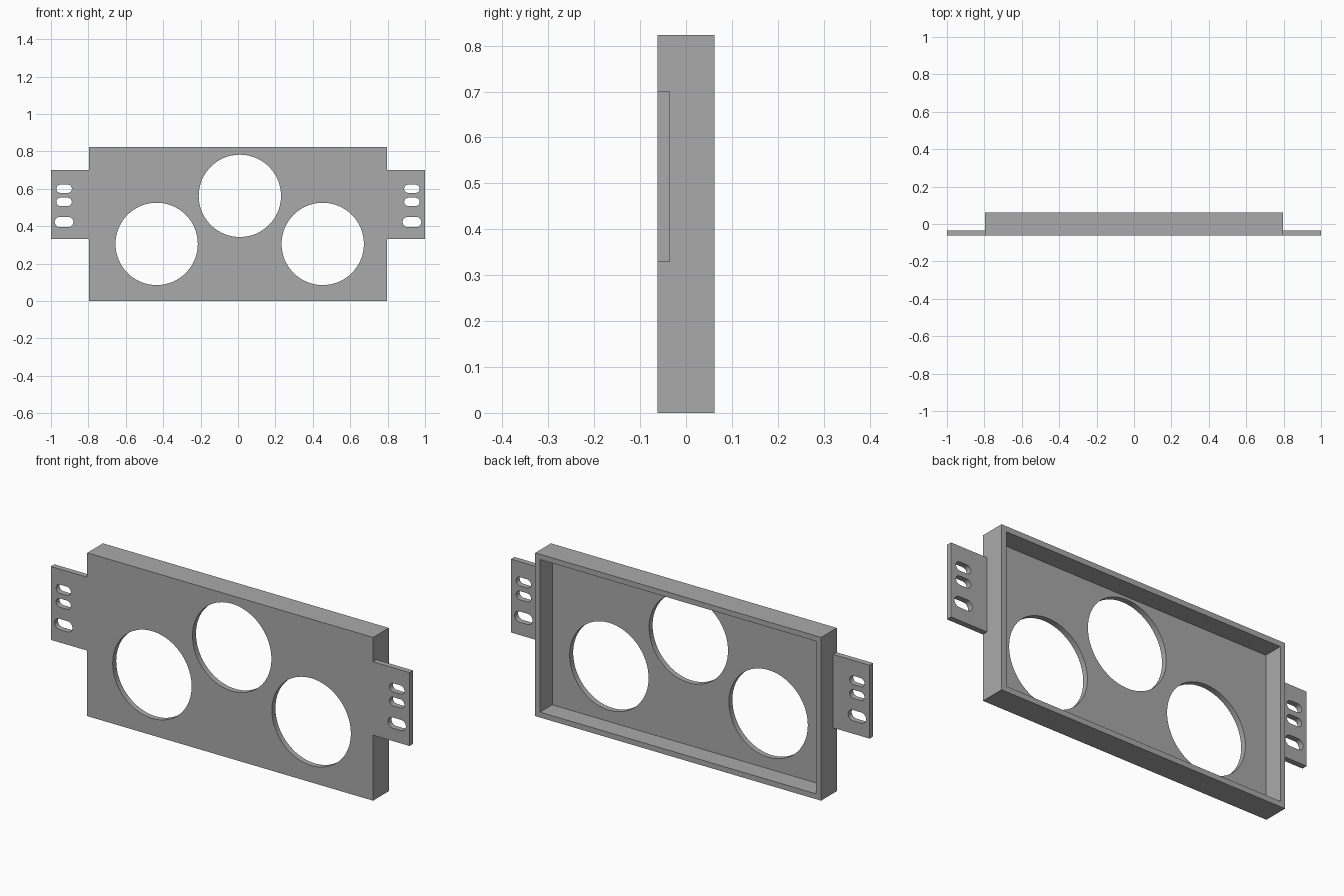
import bpy
import bmesh
from math import cos, sin, pi

cube = bpy.data.objects.get("Cube")
if cube:
    bpy.data.objects.remove(cube, do_unlink=True)

# Single grey finish
GREY = (0.4, 0.4, 0.4, 1)
grey = bpy.data.materials.new("plain grey")
grey.use_nodes = True
grey.diffuse_color = GREY
grey.node_tree.nodes["Principled BSDF"].inputs["Base Color"].default_value = GREY

# Main dimensions
HALF_W, HEIGHT, HALF_D = 0.797, 0.823, 0.0625
WALL = 0.027
FLOOR_Y = -HALF_D + 0.028
TAB_LOW, TAB_HIGH = 0.33, 0.70


def rectangle(x0, x1, z0, z1):
    return [(x0, z0), (x1, z0), (x1, z1), (x0, z1)]


def circle(cx, cz, r, n=96):
    return [(cx + r * cos(2 * pi * i / n), cz + r * sin(2 * pi * i / n)) for i in range(n)]


def slot(cx, cz, length, height, n=12):
    """Horizontal slot with round ends."""
    r = height / 2
    reach = length / 2 - r
    points = []
    for side, start in ((1, -pi / 2), (-1, pi / 2)):
        for i in range(n + 1):
            a = start + pi * i / n
            points.append((cx + side * reach + r * cos(a), cz + r * sin(a)))
    return points


def extruded_panel(name, loops, y0, y1):
    """Fill an outline with holes and extrude it from y0 to y1."""
    bm = bmesh.new()
    for loop in loops:
        verts = [bm.verts.new((x, y0, z)) for x, z in loop]
        for a, b in zip(verts, verts[1:] + verts[:1]):
            bm.edges.new((a, b))
    bmesh.ops.triangle_fill(bm, use_beauty=True, edges=bm.edges[:], normal=(0, -1, 0))
    result = bmesh.ops.extrude_face_region(bm, geom=bm.faces[:], use_keep_orig=True)
    moved = [g for g in result["geom"] if isinstance(g, bmesh.types.BMVert)]
    bmesh.ops.translate(bm, verts=moved, vec=(0, y1 - y0, 0))
    bmesh.ops.recalc_face_normals(bm, faces=bm.faces[:])
    mesh = bpy.data.meshes.new(name)
    bm.to_mesh(mesh)
    bm.free()
    mesh.materials.append(grey)
    obj = bpy.data.objects.new(name, mesh)
    bpy.context.collection.objects.link(obj)
    bpy.ops.object.select_all(action="DESELECT")
    obj.select_set(True)
    bpy.context.view_layer.objects.active = obj
    bpy.ops.object.shade_smooth_by_angle(angle=pi / 6)
    return obj


# Front panel outline with a mounting tab on each side
half = [(HALF_W, 0), (HALF_W, TAB_LOW), (1, TAB_LOW),
        (1, TAB_HIGH), (HALF_W, TAB_HIGH), (HALF_W, HEIGHT)]
outline = half + [(-x, z) for x, z in reversed(half)]

# Three round openings, then three slots in each tab
holes = [circle(x, z, 0.22) for x, z in ((-0.435, 0.305), (0.01, 0.562), (0.453, 0.305))]
for side in (-1, 1):
    for z, length, height in ((0.6, 0.083, 0.044), (0.53, 0.083, 0.044), (0.422, 0.1, 0.054)):
        holes.append(slot(side * 0.93, z, length, height))

extruded_panel("front_panel", [outline] + holes, -HALF_D, FLOOR_Y)

# Rim wall running round the back of the panel
extruded_panel("rim_wall", [
    rectangle(-HALF_W, HALF_W, 0, HEIGHT),
    rectangle(-HALF_W + WALL, HALF_W - WALL, WALL, HEIGHT - WALL),
], FLOOR_Y, HALF_D)
